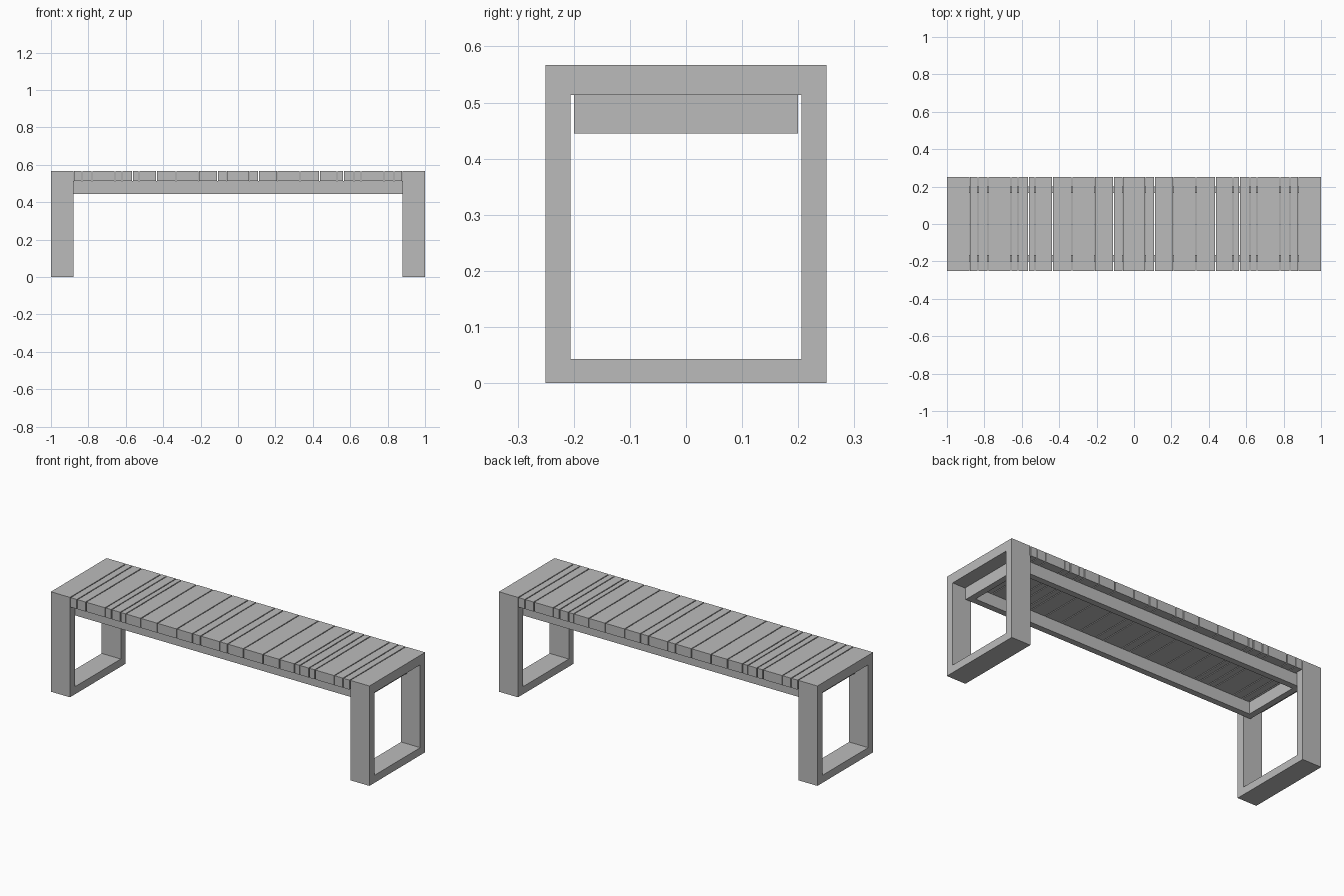
import bpy

if "Cube" in bpy.data.objects:
    bpy.data.objects.remove(bpy.data.objects["Cube"], do_unlink=True)

# Single grey finish
grey = bpy.data.materials.new("warm_grey")
grey.use_nodes = True
colour = (0.5, 0.5, 0.5, 1)
grey.diffuse_color = colour
grey.node_tree.nodes["Principled BSDF"].inputs["Base Color"].default_value = colour


def box(name, x, y, z):
    """Box from (min, max) ranges along each axis."""
    spans = (x, y, z)
    bpy.ops.mesh.primitive_cube_add(size=1)
    ob = bpy.context.object
    ob.name = name
    for v in ob.data.vertices:
        v.co = [(a + b) / 2 + c * (b - a) for c, (a, b) in zip(v.co, spans)]
    ob.data.materials.append(grey)
    return ob


def mirrored(span, side):
    return tuple(sorted(side * s for s in span))


HALF_DEPTH = 0.25
SEAT_BOTTOM, SEAT_TOP = 0.513, 0.567
LEG_X, LEG_Y = (0.88, 1.0), (0.206, HALF_DEPTH)
FRAME_X, FRAME_Y = (0.885, 0.92), (0.165, 0.2)
FRAME_Z = (0.445, SEAT_BOTTOM)

# Seat slats of uneven widths, symmetric about the middle
half = [0.06, 0.11, 0.21, 0.332, 0.435, 0.53, 0.563, 0.62, 0.658, 0.78, 0.835, 0.878]
joints = [-1] + [-j for j in reversed(half)] + half + [1]
GAP = 0.0025
for i, (a, b) in enumerate(zip(joints, joints[1:])):
    left = a if i == 0 else a + GAP
    right = b if b == 1 else b - GAP
    box(f"seat_slat_{i + 1}", (left, right), (-HALF_DEPTH, HALF_DEPTH),
        (SEAT_BOTTOM, SEAT_TOP))

# Looped legs and the frame under the seat
for sx, end in ((1, "left"), (-1, "right")):
    x = mirrored(LEG_X, sx)
    for sy, face in ((-1, "front"), (1, "back")):
        box(f"{face}_{end}_leg", x, mirrored(LEG_Y, sy), (0, SEAT_BOTTOM))
    box(f"{end}_foot_bar", x, (-LEG_Y[0], LEG_Y[0]), (0, 0.043))
    box(f"{end}_frame_end", mirrored(FRAME_X, sx), (-FRAME_Y[0], FRAME_Y[0]), FRAME_Z)
for sy, face in ((-1, "front"), (1, "back")):
    box(f"{face}_frame_rail", (-FRAME_X[1], FRAME_X[1]), mirrored(FRAME_Y, sy), FRAME_Z)
